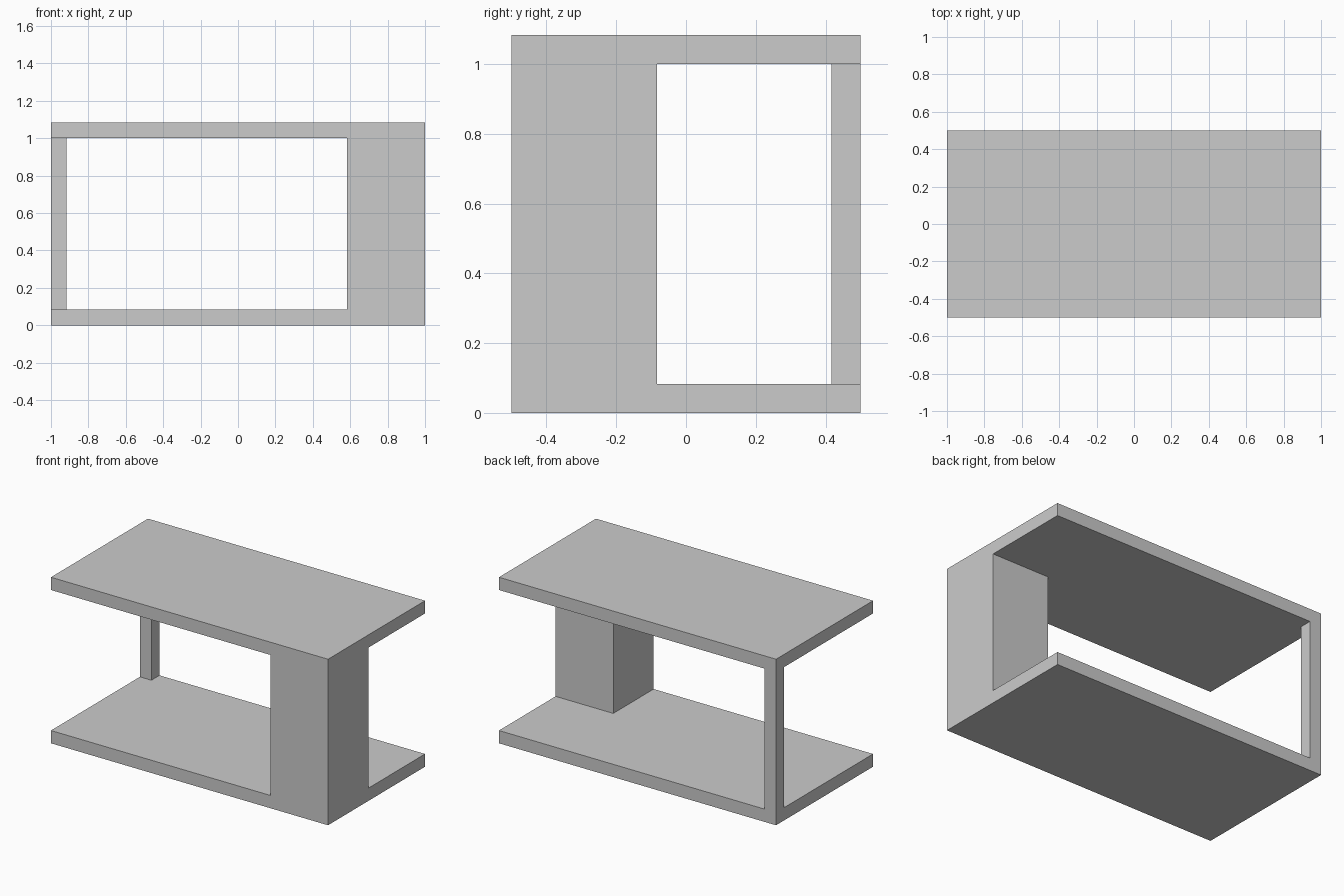
import bpy

if "Cube" in bpy.data.objects:
    bpy.data.objects.remove(bpy.data.objects["Cube"])

T = 1 / 12          # board thickness and thin post width
H = 1 + T           # overall height
BLOCK = 5 / 12      # width of the thick corner pillar


def box(name, lo, hi):
    """Axis-aligned box between two corners."""
    bpy.ops.mesh.primitive_cube_add(size=1)
    ob = bpy.context.object
    ob.name = ob.data.name = name
    for v in ob.data.vertices:
        v.co = [a + (c + 0.5) * (b - a) for a, b, c in zip(lo, hi, v.co)]
    return ob


# Bottom and top boards
for name, z in (("bottom_shelf", 0), ("table_top", H - T)):
    box(name, (-1, -0.5, z), (1, 0.5, z + T))

# Thick pillar at the front right corner
box("corner_pillar", (1 - BLOCK, -0.5, T), (1, -0.5 + BLOCK, H - T))

# Thin post at the back left corner
box("corner_post", (-1, 0.5 - T, T), (-1 + T, 0.5, H - T))
